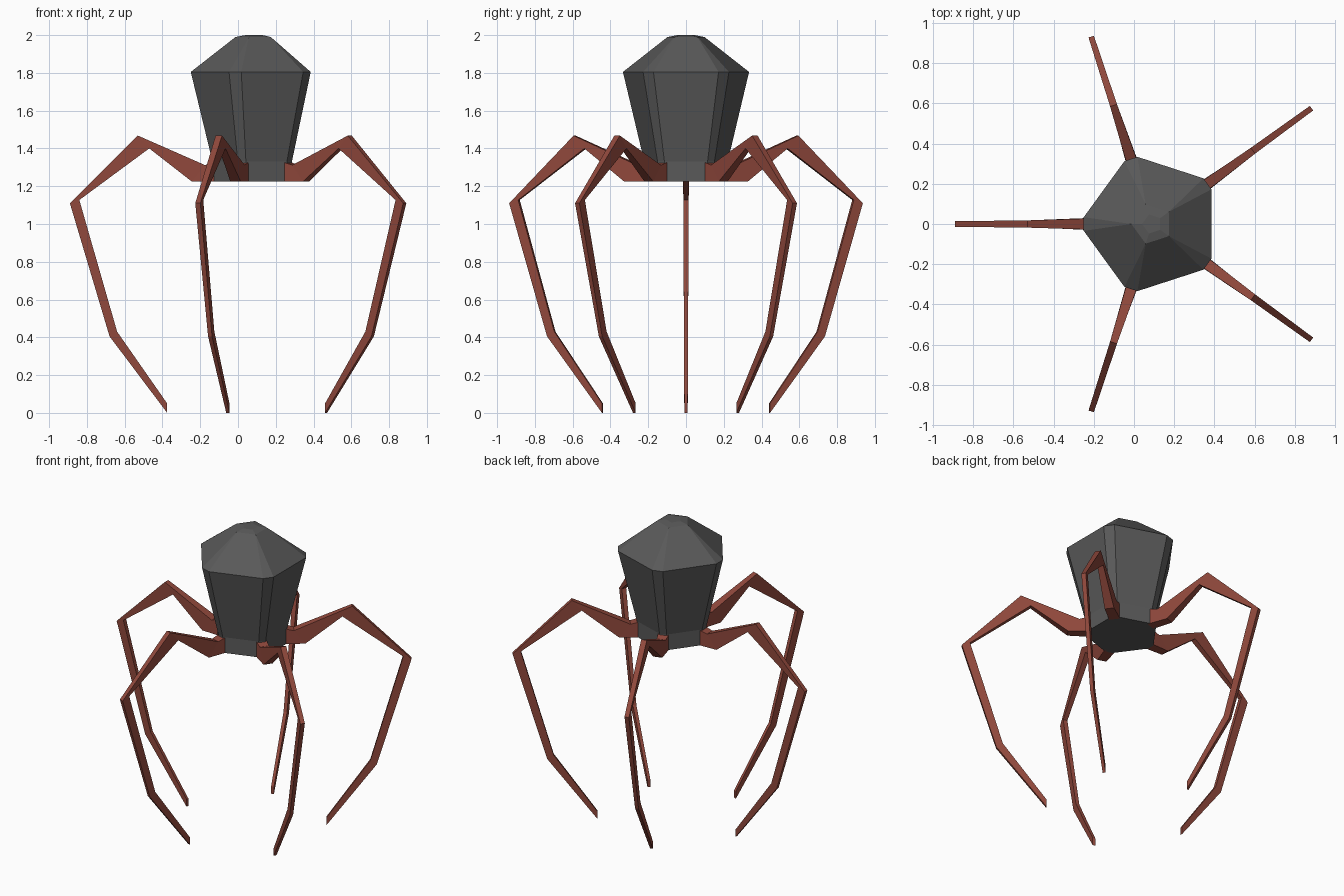
import bpy, bmesh
from math import radians, cos, sin
from mathutils import Vector

if "Cube" in bpy.data.objects:
    bpy.data.objects.remove(bpy.data.objects["Cube"])

CX = 0.09  # axis of the five-fold body
ANGLES = [36, 108, 180, 252, 324]


def material(name, rgb):
    m = bpy.data.materials.new(name)
    m.diffuse_color = (*rgb, 1)
    m.use_nodes = True
    m.node_tree.nodes["Principled BSDF"].inputs["Base Color"].default_value = m.diffuse_color
    return m


def loft(name, rings, mat):
    """Skin a solid through rings with equal point counts."""
    bm = bmesh.new()
    loops = [[bm.verts.new(p) for p in ring] for ring in rings]
    n = len(loops[0])
    for a, b in zip(loops, loops[1:]):
        for i in range(n):
            j = (i + 1) % n
            bm.faces.new((a[i], a[j], b[j], b[i]))
    bm.faces.new(loops[0][::-1])
    bm.faces.new(loops[-1])
    bmesh.ops.remove_doubles(bm, verts=bm.verts, dist=0.0005)
    bmesh.ops.recalc_face_normals(bm, faces=bm.faces)
    mesh = bpy.data.meshes.new(name)
    bm.to_mesh(mesh)
    bm.free()
    mesh.materials.append(mat)
    ob = bpy.data.objects.new(name, mesh)
    bpy.context.collection.objects.link(ob)
    return ob


def place(angle, r, side, z):
    """Point at radius r along an angle, shifted sideways."""
    a = radians(angle)
    return Vector((CX + r * cos(a) - side * sin(a), r * sin(a) + side * cos(a), z))


def pentagon(r, half, z):
    """Pentagon whose corners are cut to flats of the given half width."""
    return [place(a, r, s, z) for a in ANGLES for s in (-half, half)]


grey = material("dark_grey", (0.1, 0.1, 0.1))
red = material("rust_red", (0.28, 0.065, 0.045))

# Body: straight base, flared sides, sloped roof and small cap
loft("body", [pentagon(0.225, 0.0225, 1.225), pentagon(0.225, 0.0225, 1.33),
              pentagon(0.34, 0.034, 1.805), pentagon(0.103, 0, 1.99),
              pentagon(0.05, 0, 2.0)], grey)

# Legs: (outer radius, outer z, inner radius, inner z, half width) per joint
JOINTS = [(0.20, 1.33, 0.20, 1.225, 0.034),
          (0.265, 1.312, 0.335, 1.225, 0.029),
          (0.62, 1.468, 0.56, 1.40, 0.018),
          (0.98, 1.11, 0.93, 1.127, 0.014),
          (0.77, 0.405, 0.73, 0.43, 0.011),
          (0.465, 0.0, 0.465, 0.05, 0.009)]
for k, ang in enumerate(ANGLES):
    loft(f"leg_{k + 1}", [[place(ang, ro, -w, zo), place(ang, ro, w, zo),
                           place(ang, ri, w, zi), place(ang, ri, -w, zi)]
                          for ro, zo, ri, zi, w in JOINTS], red)
